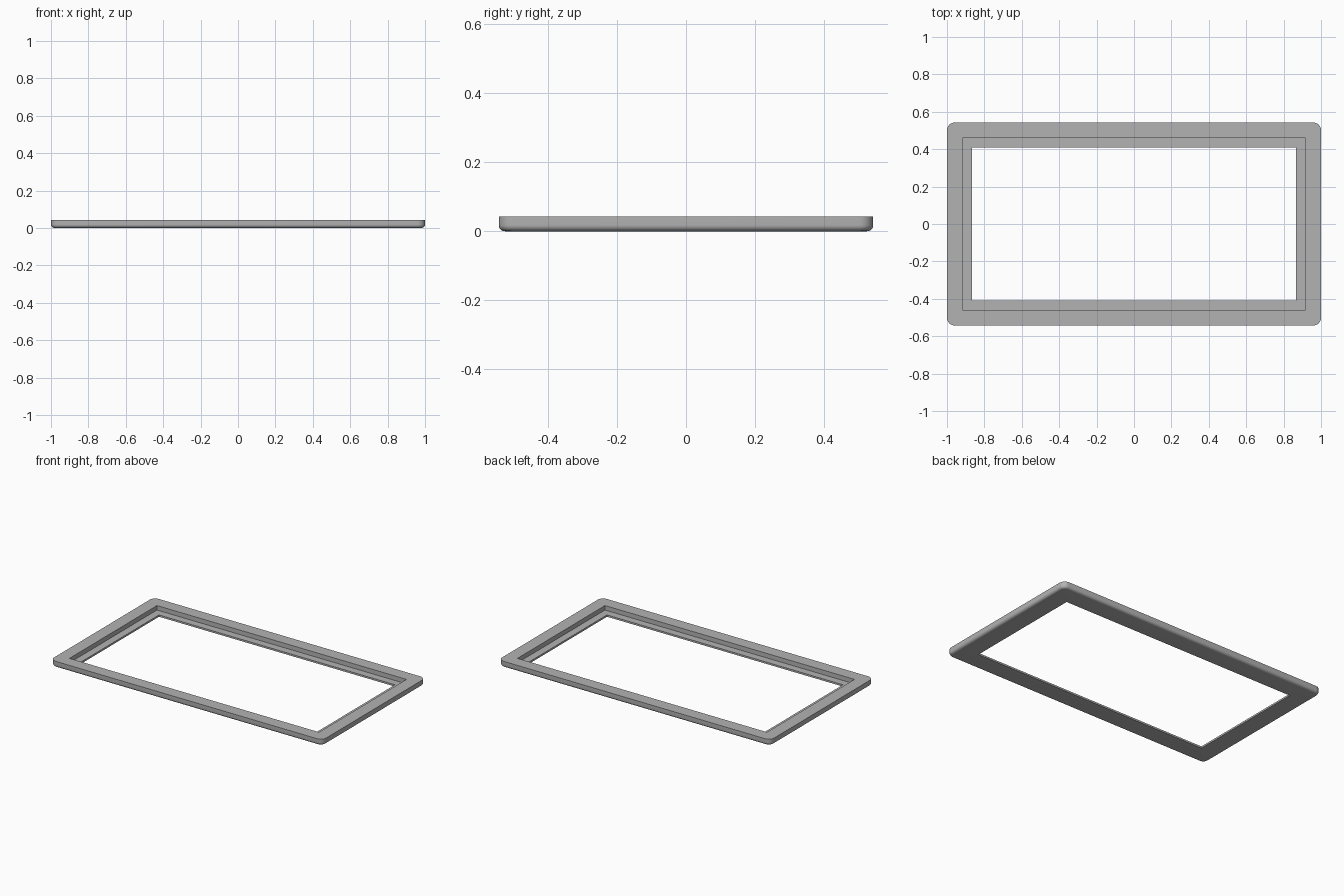
import bpy, bmesh
from math import sin, cos, pi, radians

cube = bpy.data.objects.get("Cube")
if cube:
    bpy.data.objects.remove(cube, do_unlink=True)

HX, HY, HEIGHT = 1.0, 0.542, 0.042   # outer half sizes and thickness
CORNER, EDGE = 0.04, 0.018           # corner radius, bottom edge rounding
REBATE, OPENING = 0.083, 0.133       # inset of the recess and of the hole
LEDGE = 0.012                        # ledge height
SEG = 8

grey = bpy.data.materials.new("grey")
grey.use_nodes = True
colour = (0.45, 0.45, 0.45, 1)
grey.diffuse_color = colour
grey.node_tree.nodes["Principled BSDF"].inputs["Base Color"].default_value = colour


def ring(bm, inset, z, radius):
    """Rounded rectangle of vertices, inset from the outer size."""
    verts = []
    for k, (sx, sy) in enumerate([(1, 1), (-1, 1), (-1, -1), (1, -1)]):
        cx, cy = sx * (HX - inset - radius), sy * (HY - inset - radius)
        for i in range(SEG + 1):
            a = (k + i / SEG) * pi / 2
            verts.append(bm.verts.new((cx + radius * cos(a), cy + radius * sin(a), z)))
    return verts


# Frame cross-section as (inset, height, corner radius), top edge outside to hole
section = [(0, HEIGHT, CORNER)]
for i in range(SEG + 1):
    a = i / SEG * pi / 2
    inset = EDGE * (1 - cos(a))
    section.append((inset, EDGE * (1 - sin(a)), CORNER - inset))
section += [(OPENING, 0, 0), (OPENING, LEDGE, 0), (REBATE, LEDGE, 0), (REBATE, HEIGHT, 0)]

# Sweep the section around the rectangle
bm = bmesh.new()
rings = [ring(bm, *s) for s in section]
for r, lower in enumerate(rings):
    upper = rings[(r + 1) % len(rings)]
    for i in range(len(lower)):
        j = (i + 1) % len(lower)
        bm.faces.new((lower[i], lower[j], upper[j], upper[i]))
bmesh.ops.remove_doubles(bm, verts=bm.verts[:], dist=0.0001)
bmesh.ops.recalc_face_normals(bm, faces=bm.faces[:])

mesh = bpy.data.meshes.new("frame")
bm.to_mesh(mesh)
bm.free()
mesh.materials.append(grey)
frame = bpy.data.objects.new("frame", mesh)
bpy.context.collection.objects.link(frame)
bpy.context.view_layer.objects.active = frame
frame.select_set(True)
bpy.ops.object.shade_smooth_by_angle(angle=radians(30))
